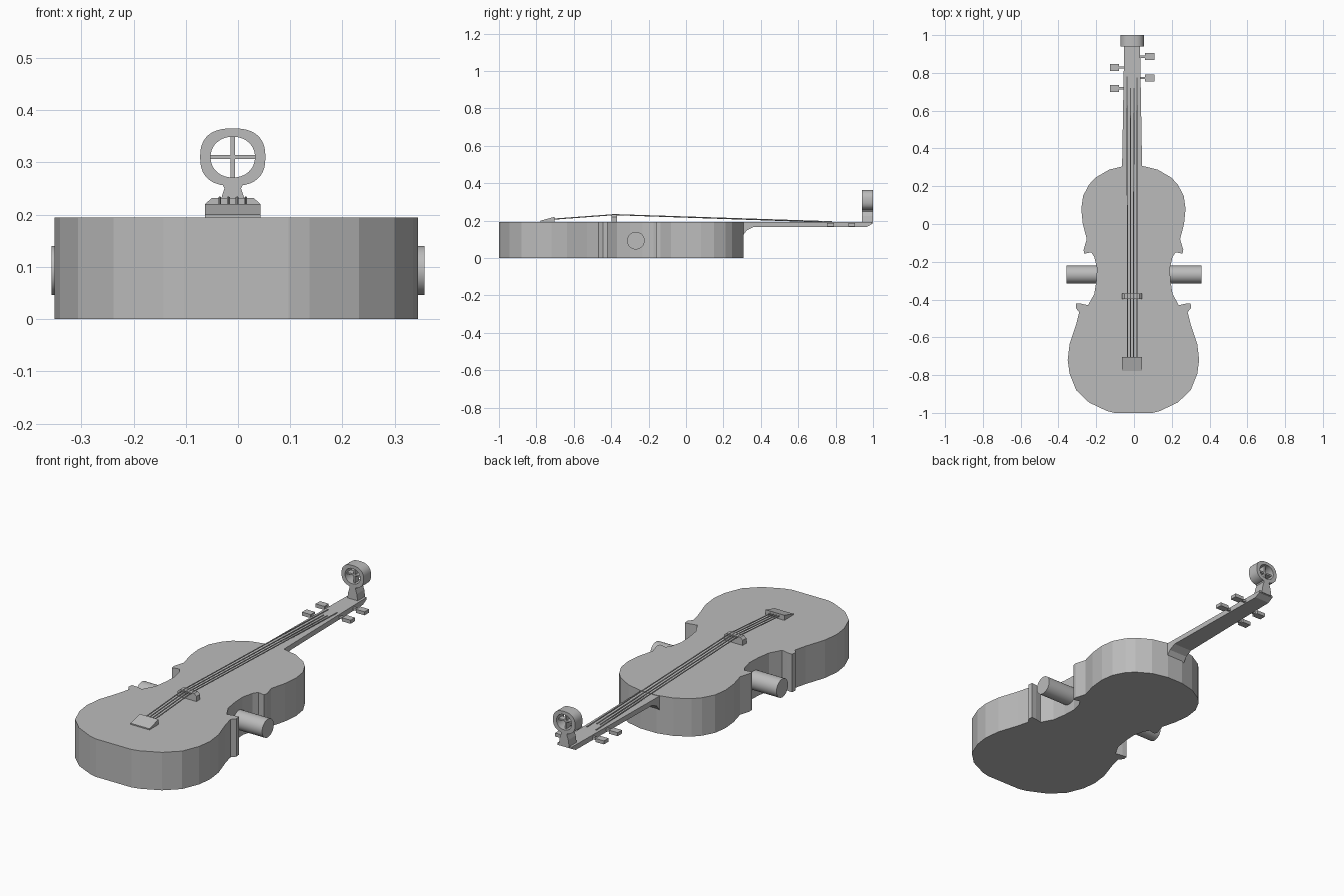
import bpy, bmesh, math
from mathutils import Vector, Matrix

if "Cube" in bpy.data.objects:
    bpy.data.objects.remove(bpy.data.objects["Cube"], do_unlink=True)

grey = bpy.data.materials.new("plain_grey")
grey.use_nodes = True
GREY = (0.5, 0.5, 0.5, 1)
grey.diffuse_color = GREY
grey.node_tree.nodes["Principled BSDF"].inputs["Base Color"].default_value = GREY

CX = -0.01      # centre line of the fittings
TOP = 0.194     # height of the soundboard


def finish(name, bm, smooth=False):
    bmesh.ops.recalc_face_normals(bm, faces=bm.faces[:])
    mesh = bpy.data.meshes.new(name)
    bm.to_mesh(mesh)
    bm.free()
    mesh.materials.append(grey)
    obj = bpy.data.objects.new(name, mesh)
    bpy.context.collection.objects.link(obj)
    if smooth:
        bpy.ops.object.select_all(action='DESELECT')
        obj.select_set(True)
        bpy.context.view_layer.objects.active = obj
        bpy.ops.object.shade_smooth_by_angle(angle=math.radians(35))
    return obj


def prism(name, points, place, a, b):
    """Extrude a 2D profile; place(u, v, w) maps it into space, w runs from a to b."""
    bm = bmesh.new()
    face = bm.faces.new([bm.verts.new(place(u, v, a)) for u, v in points])
    out = bmesh.ops.extrude_face_region(bm, geom=[face])
    moved = [g for g in out["geom"] if isinstance(g, bmesh.types.BMVert)]
    shift = Vector(place(0, 0, b)) - Vector(place(0, 0, a))
    bmesh.ops.translate(bm, verts=moved, vec=shift)
    return finish(name, bm)


def box(name, x0, x1, y0, y1, z0, z1):
    return prism(name, [(x0, y0), (x1, y0), (x1, y1), (x0, y1)], flat, z0, z1)


def rod(name, start, end, radius, sides):
    start, end = Vector(start), Vector(end)
    d = end - start
    bm = bmesh.new()
    bmesh.ops.create_cone(bm, cap_ends=True, segments=sides, radius1=radius,
                          radius2=radius, depth=d.length)
    turn = d.to_track_quat('Z', 'Y').to_matrix().to_4x4()
    bm.transform(Matrix.Translation((start + end) / 2) @ turn)
    return finish(name, bm, sides > 8)


def flat(u, v, w):
    return (u, v, w)


def facing_front(u, v, w):
    return (CX + u, w, v)


def facing_side(u, v, w):
    return (w, u, v)


# Body: half outline from tail to neck, mirrored
half = [(0.10, -1.0), (0.14, -0.99), (0.235, -0.945), (0.303, -0.88), (0.338, -0.793),
        (0.348, -0.72), (0.338, -0.635), (0.303, -0.53), (0.287, -0.467),
        (0.305, -0.445), (0.303, -0.42), (0.276, -0.422), (0.24, -0.43),
        (0.207, -0.37), (0.196, -0.30), (0.193, -0.233), (0.207, -0.175),
        (0.223, -0.15), (0.26, -0.157), (0.264, -0.137), (0.247, -0.08),
        (0.268, 0), (0.276, 0.08), (0.266, 0.15), (0.234, 0.21), (0.2, 0.246),
        (0.128, 0.288), (0.045, 0.308)]
outline = half + [(-x, y) for x, y in reversed(half)]
prism("body", [(x - 0.003, y) for x, y in outline], flat, 0, TOP)

# Round bars at the waist
for side, label in ((1, "left"), (-1, "right")):
    rod(label + "_waist_bar", (side * 0.15, -0.268, 0.093),
        (side * 0.357, -0.268, 0.093), 0.047, 32)

# Neck with heel, tapered towards the head
neck = prism("neck", [(0.28, TOP - 0.002), (0.28, 0.115), (0.305, 0.122), (0.325, 0.148),
                      (0.36, 0.166), (0.965, 0.166), (0.995, 0.182), (0.995, TOP - 0.002)],
             facing_side, -1, 1)
for v in neck.data.vertices:
    width = 0.053 - 0.012 * (v.co.y - 0.3) / 0.7
    v.co.x = CX + math.copysign(width, v.co.x)

# Head: stem, ring and crossed spokes
Y0, Y1, RING_Z = 0.94, 1.0, 0.31
prism("head_stem", [(-0.03, 0.185), (0.03, 0.185), (0.024, 0.225), (0.016, 0.25),
                    (0.022, 0.262), (-0.022, 0.262), (-0.016, 0.25), (-0.024, 0.225),
                    ], facing_front, Y0, Y1)


def oval(rx, rz, power, n=40):
    pts = []
    for i in range(n):
        c, s = math.cos(math.tau * i / n), math.sin(math.tau * i / n)
        pts.append((CX + rx * math.copysign(abs(c) ** (2 / power), c),
                    RING_Z + rz * math.copysign(abs(s) ** (2 / power), s)))
    return pts


bm = bmesh.new()
outer, inner = oval(0.0625, 0.055, 2.5), oval(0.0425, 0.039, 2.1)
loops = [[bm.verts.new((x, y, z)) for x, z in pts]
         for pts, y in ((outer, Y0), (outer, Y1), (inner, Y1), (inner, Y0))]
for k in range(4):
    a, b = loops[k], loops[(k + 1) % 4]
    for i in range(len(a)):
        j = (i + 1) % len(a)
        bm.faces.new((a[i], a[j], b[j], b[i]))
finish("head_ring", bm, True)
box("head_spoke_across", CX - 0.044, CX + 0.044, 0.955, 0.985, RING_Z - 0.004, RING_Z + 0.004)
box("head_spoke_upright", CX - 0.004, CX + 0.004, 0.955, 0.985, RING_Z - 0.04, RING_Z + 0.04)

# Tuning pegs
for i, (side, y) in enumerate(((1, 0.886), (-1, 0.828), (1, 0.773), (-1, 0.718))):
    def span(a, b):
        return sorted((CX + side * a, CX + side * b))
    box(f"peg_shaft_{i + 1}", *span(0.03, 0.075), y - 0.006, y + 0.006, 0.172, 0.184)
    box(f"peg_head_{i + 1}", *span(0.069, 0.118), y - 0.018, y + 0.018, 0.169, 0.187)

# Tailpiece wedge and bridge
prism("tailpiece", [(-0.777, TOP - 0.004), (-0.704, TOP - 0.004), (-0.704, 0.22),
                    (-0.777, 0.2)], facing_side, CX - 0.053, CX + 0.053)
prism("bridge", [(-0.053, TOP - 0.004), (0.053, TOP - 0.004), (0.053, 0.22),
                 (0.04, 0.232), (-0.04, 0.232), (-0.053, 0.22)],
      facing_front, -0.397, -0.368)

# Strings from tailpiece over the bridge to the pegs
for i, end_y in enumerate((0.78, 0.72, 0.72, 0.775)):
    x = CX + (i - 1.5) * 0.0165
    tip = CX + (i - 1.5) * 0.018
    crest = (x, -0.383, 0.232)
    rod(f"string_{i + 1}_tail", (x, -0.71, 0.208), crest, 0.003, 6)
    rod(f"string_{i + 1}_neck", crest, (tip, end_y, 0.194), 0.003, 6)
